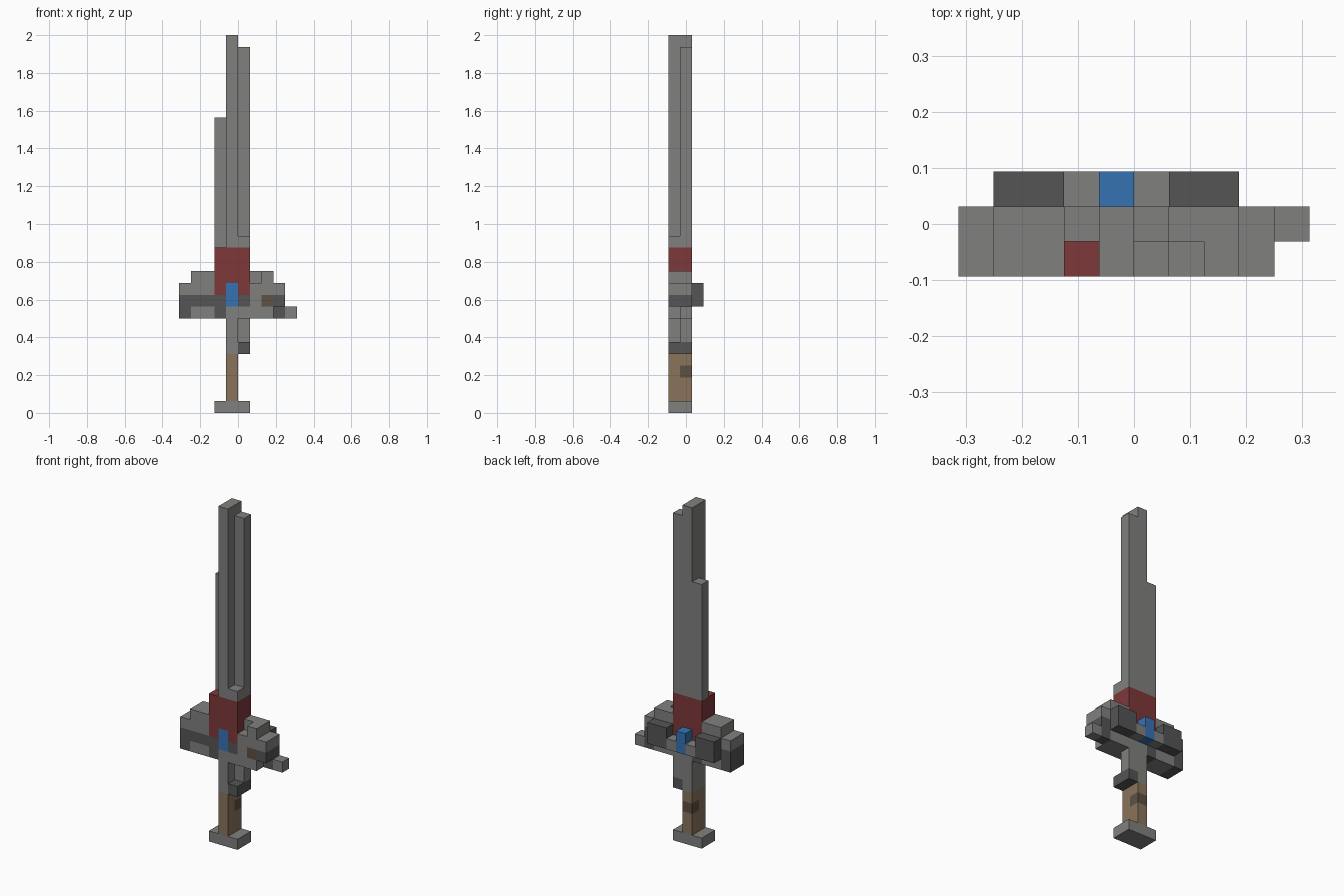
import bpy, bmesh
from mathutils import Vector

cube = bpy.data.objects.get("Cube")
if cube:
    bpy.data.objects.remove(cube, do_unlink=True)

U = 0.0625                                # edge of one block
ORIGIN = Vector((-5 * U, -1.5 * U, 0))    # grid is 10 x 3 x 32 blocks

COLOURS = {
    "steel_grey": (0.216, 0.216, 0.212),
    "dark_grey": (0.089, 0.089, 0.089),
    "deep_red": (0.209, 0.040, 0.042),
    "gem_blue": (0.037, 0.168, 0.445),
    "leather_brown": (0.254, 0.174, 0.107),
    "dark_brown": (0.110, 0.082, 0.054),
}


def make_material(name, rgb):
    mat = bpy.data.materials.new(name)
    mat.use_nodes = True
    mat.diffuse_color = (*rgb, 1)
    bsdf = next(n for n in mat.node_tree.nodes if n.type == "BSDF_PRINCIPLED")
    bsdf.inputs["Base Color"].default_value = (*rgb, 1)
    bsdf.inputs["Roughness"].default_value = 0.8
    return mat


MATERIALS = {n: make_material(n, c) for n, c in COLOURS.items()}
cells = {}                                # block position -> (part, colour)


def fill(part, colour, xs, ys, zs):
    """Fill a box of blocks; each range is (first, end)."""
    for x in range(*xs):
        for y in range(*ys):
            for z in range(*zs):
                cells[x, y, z] = (part, colour)


BOTH, FRONT, MID, BACK = (0, 2), (0, 1), (1, 2), (2, 3)

# Blade: tall spine with a stepped edge on each side
fill("blade", "steel_grey", (4, 5), BOTH, (14, 32))
fill("blade", "steel_grey", (5, 6), MID, (14, 31))
fill("blade", "steel_grey", (5, 6), FRONT, (14, 15))
fill("blade", "steel_grey", (3, 4), MID, (14, 25))

# Collar under the blade
fill("collar", "deep_red", (3, 6), BOTH, (10, 14))

# Guard: stepped wings
fill("guard", "steel_grey", (0, 1), BOTH, (8, 11))
fill("guard", "steel_grey", (1, 3), BOTH, (8, 12))
fill("guard", "steel_grey", (3, 6), BOTH, (8, 10))
fill("guard", "steel_grey", (6, 7), FRONT, (8, 11))
fill("guard", "steel_grey", (6, 7), MID, (8, 12))
fill("guard", "steel_grey", (7, 8), BOTH, (8, 12))
fill("guard", "steel_grey", (8, 9), BOTH, (9, 11))
fill("guard", "steel_grey", (8, 10), MID, (8, 9))
# Guard: dark band and worn spots
fill("guard", "dark_grey", (0, 4), BOTH, (9, 10))
fill("guard", "dark_grey", (0, 1), BOTH, (8, 9))
fill("guard", "dark_grey", (3, 4), BOTH, (8, 9))
fill("guard", "dark_grey", (5, 6), BOTH, (9, 10))
fill("guard", "dark_grey", (8, 9), BOTH, (9, 10))
fill("guard", "dark_grey", (8, 9), MID, (8, 9))
fill("guard", "dark_brown", (7, 8), FRONT, (9, 10))
# Guard: raised rear plates joined by a low bar
fill("rear_plates", "steel_grey", (3, 6), BACK, (9, 10))
for first in (1, 6):
    fill("rear_plates", "dark_grey", (first, first + 2), BACK, (9, 11))

# Gem running through the guard
fill("gem", "gem_blue", (4, 5), (0, 3), (9, 11))

# Neck, trigger hook, grip and pommel
fill("neck", "steel_grey", (4, 5), BOTH, (5, 9))
fill("hook", "steel_grey", (5, 6), MID, (6, 8))
fill("hook", "dark_grey", (5, 6), BOTH, (5, 6))
fill("grip", "leather_brown", (4, 5), BOTH, (1, 5))
fill("grip", "dark_brown", (4, 5), MID, (3, 4))
fill("pommel", "steel_grey", (3, 6), BOTH, (0, 1))


def build(part):
    """Skin the exposed sides of a part's blocks and merge flat faces."""
    bm = bmesh.new()
    names = sorted({c for p, c in cells.values() if p == part})
    for pos, (owner, colour) in cells.items():
        if owner != part:
            continue
        for axis in range(3):
            for side in (0, 1):
                n = list(pos)
                n[axis] += 2 * side - 1
                if tuple(n) in cells:
                    continue
                a, b = (axis + 1) % 3, (axis + 2) % 3
                corners = []
                for da, db in ((0, 0), (1, 0), (1, 1), (0, 1)):
                    v = Vector(pos)
                    v[axis] += side
                    v[a] += da
                    v[b] += db
                    corners.append(bm.verts.new(ORIGIN + v * U))
                face = bm.faces.new(corners if side else corners[::-1])
                face.material_index = names.index(colour)
    bmesh.ops.remove_doubles(bm, verts=bm.verts, dist=1e-4)
    bmesh.ops.dissolve_limit(bm, angle_limit=0.01, verts=bm.verts,
                             edges=bm.edges, delimit={"MATERIAL"})
    mesh = bpy.data.meshes.new(part)
    bm.to_mesh(mesh)
    bm.free()
    for name in names:
        mesh.materials.append(MATERIALS[name])
    bpy.context.collection.objects.link(bpy.data.objects.new(part, mesh))


for part in sorted({p for p, _ in cells.values()}):
    build(part)
